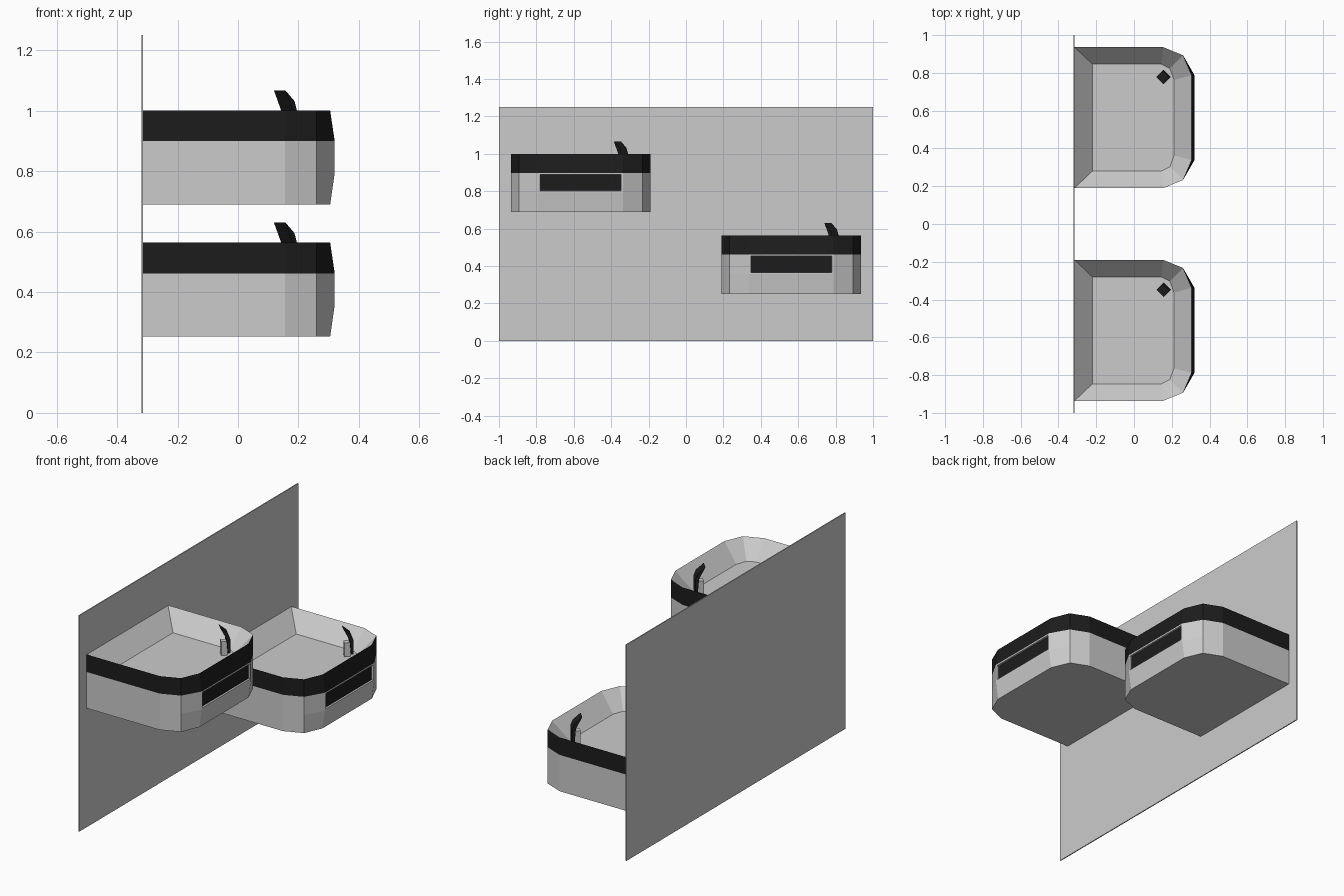
import bpy, bmesh, math
from mathutils import Matrix

if "Cube" in bpy.data.objects:
    bpy.data.objects.remove(bpy.data.objects["Cube"])

dark = bpy.data.materials.new("dark_trim")
dark.diffuse_color = (0.012, 0.012, 0.012, 1)
dark.use_nodes = True
dark.node_tree.nodes["Principled BSDF"].inputs["Base Color"].default_value = dark.diffuse_color
grey = bpy.data.materials.new("plain_grey")
grey.diffuse_color = (0.8, 0.8, 0.8, 1)
grey.use_nodes = True
grey.node_tree.nodes["Principled BSDF"].inputs["Base Color"].default_value = grey.diffuse_color


def finish(bm, name, mats=(), matrix=Matrix()):
    bmesh.ops.recalc_face_normals(bm, faces=bm.faces[:])
    mesh = bpy.data.meshes.new(name)
    bm.to_mesh(mesh)
    bm.free()
    for m in mats:
        mesh.materials.append(m)
    ob = bpy.data.objects.new(name, mesh)
    ob.matrix_world = matrix
    bpy.context.collection.objects.link(ob)
    return ob


def box(name, lo, hi, mats=(), matrix=Matrix()):
    bm = bmesh.new()
    bmesh.ops.create_cube(bm, size=1)
    for v in bm.verts:
        v.co = [l + (h - l) * (c + 0.5) for l, h, c in zip(lo, hi, v.co)]
    return finish(bm, name, mats, matrix)


def outline(half):
    # mirror half a plan outline across y = 0
    return half + [(x, -y) for x, y in reversed(half)]


def fountain_body(name, matrix):
    bm = bmesh.new()

    def outer(front):
        return outline([(-0.315, 0.373), (0.155, 0.373), (0.26, 0.33), (front, 0.225)])

    floor = outline([(-0.22, 0.283), (0.145, 0.283), (0.19, 0.26), (0.212, 0.2)])
    levels = [(outer(0.305), 0), (outer(0.32), 0.105), (outer(0.32), 0.21),
              (outer(0.305), 0.311), (floor, 0.211)]
    rings = [[bm.verts.new((x, y, z)) for x, y in pts] for pts, z in levels]
    n = len(rings[0])
    grille = None
    for k in range(len(rings) - 1):
        a, b = rings[k], rings[k + 1]
        for i in range(n):
            j = (i + 1) % n
            f = bm.faces.new((a[i], a[j], b[j], b[i]))
            f.material_index = 1 if k == 2 else 0
            if k == 1 and i == 3:
                grille = f
    bm.faces.new(rings[0])
    bm.faces.new(rings[-1])
    bmesh.ops.recalc_face_normals(bm, faces=bm.faces[:])
    # recessed dark grille on the front
    bmesh.ops.inset_individual(bm, faces=[grille], thickness=0.012)
    bmesh.ops.inset_individual(bm, faces=[grille], thickness=0.001, depth=-0.01)
    grille.material_index = 1
    return finish(bm, name, (grey, dark), matrix)


def spout_hood(name, matrix):
    # curved guard: side profile extruded across its width
    prof = [(-0.027, 0.23), (-0.027, 0.311), (-0.015, 0.343), (0.027, 0.378),
            (0.009, 0.343), (-0.007, 0.311), (-0.014, 0.23)]
    bm = bmesh.new()
    face = bm.faces.new([bm.verts.new((u, -0.027, z)) for u, z in prof])
    ext = bmesh.ops.extrude_face_region(bm, geom=[face])["geom"]
    bmesh.ops.translate(bm, vec=(0, 0.054, 0),
                        verts=[g for g in ext if isinstance(g, bmesh.types.BMVert)])
    return finish(bm, name, (dark,), matrix)


# wall panel
box("wall_panel", (-0.32, -1, 0), (-0.314, 1, 1.25))

# high and low fountains
for label, y, z in (("high", -0.563, 0.689), ("low", 0.563, 0.252)):
    place = Matrix.Translation((0, y, z))
    fountain_body(label + "_basin", place)
    turned = place @ Matrix.Translation((0.157, 0.215, 0)) @ Matrix.Rotation(math.radians(-135), 4, "Z")
    spout_hood(label + "_spout_guard", turned)
    box(label + "_spout_nozzle", (-0.012, -0.017, 0.215), (0.02, 0.017, 0.295), (grey,), turned)
